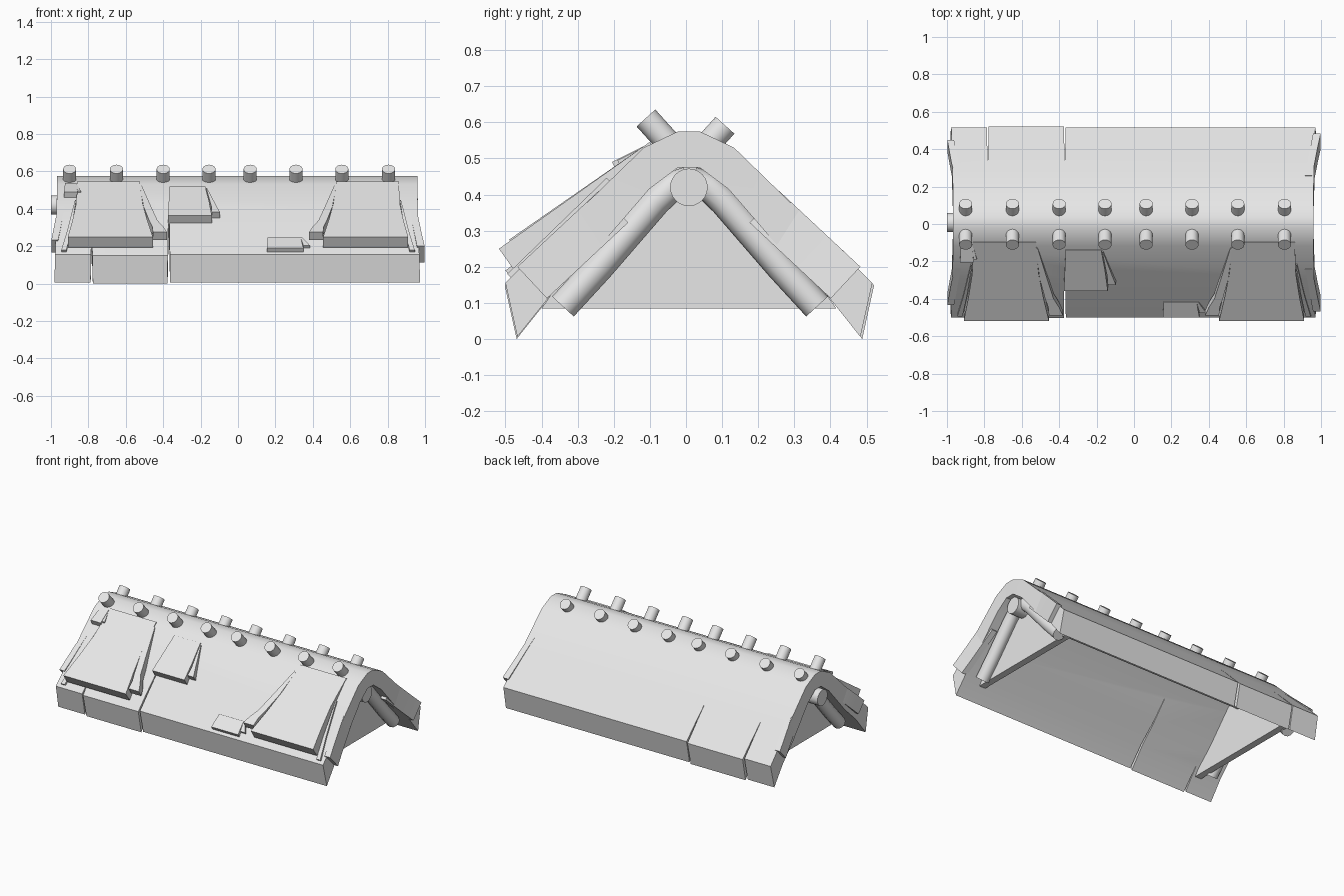
import bpy, bmesh
from mathutils import Vector

cube = bpy.data.objects.get("Cube")
if cube:
    bpy.data.objects.remove(cube, do_unlink=True)

# One plain grey for everything
grey = bpy.data.materials.new("plain_grey")
grey.use_nodes = True
grey.diffuse_color = (0.8, 0.8, 0.8, 1)
grey.node_tree.nodes["Principled BSDF"].inputs["Base Color"].default_value = (0.8, 0.8, 0.8, 1)

RIDGE_Y = 0.008  # the roof sits slightly behind the centre


def select(ob):
    bpy.ops.object.select_all(action='DESELECT')
    ob.select_set(True)
    bpy.context.view_layer.objects.active = ob


def finish(ob, angle=0.5):
    if not ob.data.materials:
        ob.data.materials.append(grey)
    select(ob)
    bpy.ops.object.shade_smooth_by_angle(angle=angle)
    return ob


def mesh_object(name, bm):
    bmesh.ops.recalc_face_normals(bm, faces=bm.faces)
    me = bpy.data.meshes.new(name)
    bm.to_mesh(me)
    bm.free()
    ob = bpy.data.objects.new(name, me)
    bpy.context.collection.objects.link(ob)
    return ob


def add_loft(bm, rings):
    """Bridge closed rings of four points and cap both ends."""
    loops = [[bm.verts.new(p) for p in ring] for ring in rings]
    for a, b in zip(loops, loops[1:]):
        for i in range(4):
            j = (i + 1) % 4
            bm.faces.new((a[i], a[j], b[j], b[i]))
    bm.faces.new(loops[0])
    bm.faces.new(loops[-1])


def cylinder(name, start, end, radius, sides=20):
    start, end = Vector(start), Vector(end)
    axis = end - start
    bpy.ops.mesh.primitive_cylinder_add(vertices=sides, radius=radius, depth=axis.length,
                                        location=(start + end) / 2)
    ob = bpy.context.object
    ob.name = name
    ob.rotation_euler = axis.to_track_quat('Z', 'Y').to_euler()
    return finish(ob)


def slab(name, low, high, rows, thick, side=-1, flip=1, shift=0):
    """Thatch layer on a slope: rows are (share of the way up, x left, x right)."""
    low, high = Vector(low), Vector(high)
    d = (high - low).normalized()
    inward = Vector((-d.y, d.x)) * thick
    if inward.y > 0:
        inward = -inward
    rings = []
    for t, x0, x1 in rows:
        top = low.lerp(high, t)
        under = top + inward
        rings.append([(flip * x, side * p.x + shift, p.y)
                      for x, p in ((x0, top), (x1, top), (x1, under), (x0, under))])
    bm = bmesh.new()
    add_loft(bm, rings)
    return finish(mesh_object(name, bm), 0.3)


# Roof shell: outer and inner slope points, eave to ridge (distance from centre, height)
outer = [(0.508, 0.155), (0.42, 0.243), (0.3, 0.36), (0.125, 0.53), (0.03, 0.575)]
inner = [(0.475, 0.006), (0.38, 0.125), (0.27, 0.23), (0.11, 0.415), (0.03, 0.475)]
pairs = list(zip(outer, inner))
section = [((-a[0], a[1]), (-b[0], b[1])) for a, b in pairs] + pairs[::-1]


def end_x(sign, z):
    return sign * (0.978 - 0.03 * min(z, 0.5)) - 0.004


bm = bmesh.new()
add_loft(bm, [[(end_x(s, z), y + RIDGE_Y, z) for s, (y, z) in ((-1, o), (1, o), (1, i), (-1, i))]
              for o, i in section])
roof = mesh_object("thatched_roof", bm)

# Narrow cracks that open toward the eaves
bm = bmesh.new()
up, out = Vector((-0.7, 0.72)), Vector((0.7, 0.72))
for x, side, length in ((-0.782, -1, 0.24), (-0.37, -1, 0.5), (-0.782, 1, 0.36), (-0.37, 1, 0.36)):
    foot = Vector((0.594, 0.069))
    rings = []
    for share, half in ((0, 0.007), (1, 0.0008)):
        p = foot + up * length * share
        a, b = p + out * 0.1, p - out * 0.18
        rings.append([(x + w, side * q.x, q.y)
                      for w, q in ((-half, a), (half, a), (half, b), (-half, b))])
    add_loft(bm, rings)
cutter = mesh_object("crack_cutter", bm)
cutter.hide_render = True
mod = roof.modifiers.new("cracks", 'BOOLEAN')
mod.operation = 'DIFFERENCE'
mod.solver = 'EXACT'
mod.object = cutter
select(roof)
bpy.ops.object.modifier_apply(modifier=mod.name)
bpy.data.objects.remove(cutter, do_unlink=True)

# The eave section between the cracks sags a little outward
for v in roof.data.vertices:
    if -0.782 < v.co.x < -0.37 and v.co.z < 0.17:
        v.co.y += 0.005 if v.co.y > 0 else -0.002
        v.co.z -= 0.006
finish(roof, 0.45)

# Gable walls and rafter logs at both ends
half = [(0.408, 0.085)] + inner[1:]
outline = half + [(-y, z) for y, z in reversed(half)]
for sign, word in ((-1, "right"), (1, "left")):
    bm = bmesh.new()
    face = bm.faces.new([bm.verts.new((sign * 0.85, y + RIDGE_Y, z)) for y, z in outline])
    ext = bmesh.ops.extrude_face_region(bm, geom=[face])
    bmesh.ops.translate(bm, vec=(-sign * 0.045, 0, 0),
                        verts=[v for v in ext["geom"] if isinstance(v, bmesh.types.BMVert)])
    finish(mesh_object(word + "_gable", bm))
    for side, end in ((-1, "front"), (1, "back")):
        cu = bpy.data.curves.new("rafter", 'CURVE')
        cu.dimensions = '3D'
        cu.bevel_depth = 0.041
        cu.bevel_resolution = 4
        cu.use_fill_caps = True
        path = [(0.352, 0.09), (0.25, 0.201), (0.095, 0.38), (0.05, 0.422), (0.005, 0.437)]
        sp = cu.splines.new('POLY')
        sp.points.add(len(path) - 1)
        for p, (y, z) in zip(sp.points, path):
            p.co = (sign * 0.877, side * y + 0.011, z, 1)
        log = bpy.data.objects.new(f"{word}_{end}_rafter", cu)
        bpy.context.collection.objects.link(log)
        select(log)
        bpy.ops.object.convert(target='MESH')
        finish(bpy.context.object, 0.7)

# Ridge pole
cylinder("ridge_pole", (-1, RIDGE_Y, 0.42), (0.935, RIDGE_Y, 0.42), 0.052, 24)

# Crossed pegs along the ridge
for n, x in enumerate((-0.9, -0.65, -0.4, -0.155, 0.065, 0.31, 0.555, 0.805)):
    cylinder(f"front_peg_{n + 1}", (x, -0.111, 0.612), (x, -0.025, 0.517), 0.035)
    cylinder(f"back_peg_{n + 1}", (x, 0.108, 0.592), (x, 0.025, 0.5), 0.035)

# Two large mirrored thatch layers with loose strips on the front slope
for flip, word in ((1, "right"), (-1, "left")):
    slab(word + "_large_layer", (0.518, 0.25), (0.1, 0.546),
         [(0, -0.91, -0.455), (0.3, -0.885, -0.485), (0.6, -0.865, -0.51),
          (1, -0.86, -0.525)], 0.07, flip=flip)
    slab(word + "_inner_strip", (0.49, 0.275), (0.13, 0.525),
         [(0, -0.455, -0.38), (0.12, -0.458, -0.4), (0.25, -0.475, -0.43),
          (0.55, -0.505, -0.465), (1, -0.525, -0.515)], 0.05, flip=flip)
    slab(word + "_outer_strip", (0.495, 0.18), (0.22, 0.446),
         [(0, -0.945, -0.917), (0.4, -0.912, -0.893), (1, -0.872, -0.865)], 0.04, flip=flip)

# Middle, low and top small layers, each with a loose strip
slab("middle_layer", (0.358, 0.365), (0.14, 0.518),
     [(0, -0.375, -0.14), (0.5, -0.37, -0.155), (1, -0.365, -0.175)], 0.065)
slab("middle_strip", (0.325, 0.383), (0.15, 0.51),
     [(0, -0.14, -0.097), (0.25, -0.143, -0.115), (1, -0.17, -0.165)], 0.05)
slab("low_layer", (0.5, 0.19), (0.42, 0.246), [(0, 0.155, 0.35), (1, 0.158, 0.335)], 0.035)
slab("low_strip", (0.475, 0.203), (0.42, 0.246), [(0, 0.35, 0.385), (1, 0.335, 0.345)], 0.025)
slab("top_layer", (0.205, 0.49), (0.11, 0.538), [(0, -0.93, -0.858), (1, -0.925, -0.865)], 0.04)
slab("top_strip", (0.19, 0.495), (0.12, 0.53), [(0, -0.858, -0.84), (1, -0.865, -0.86)], 0.03)

# Frayed flakes at the roof ends, nearly flush with the slopes, front and back
for side, end in ((-1, "front"), (1, "back")):
    slab("left_" + end + "_flake", (0.475, 0.2), (0.25, 0.41),
         [(0, 0.957, 0.998), (0.3, 0.944, 0.983), (0.6, 0.932, 0.97), (1, 0.915, 0.952)],
         0.12, side, shift=RIDGE_Y)
    slab("right_" + end + "_flake", (0.44, 0.233), (0.24, 0.418),
         [(0, -0.998, -0.962), (0.3, -0.987, -0.95), (0.6, -0.976, -0.94), (1, -0.955, -0.925)],
         0.09, side, shift=RIDGE_Y)
